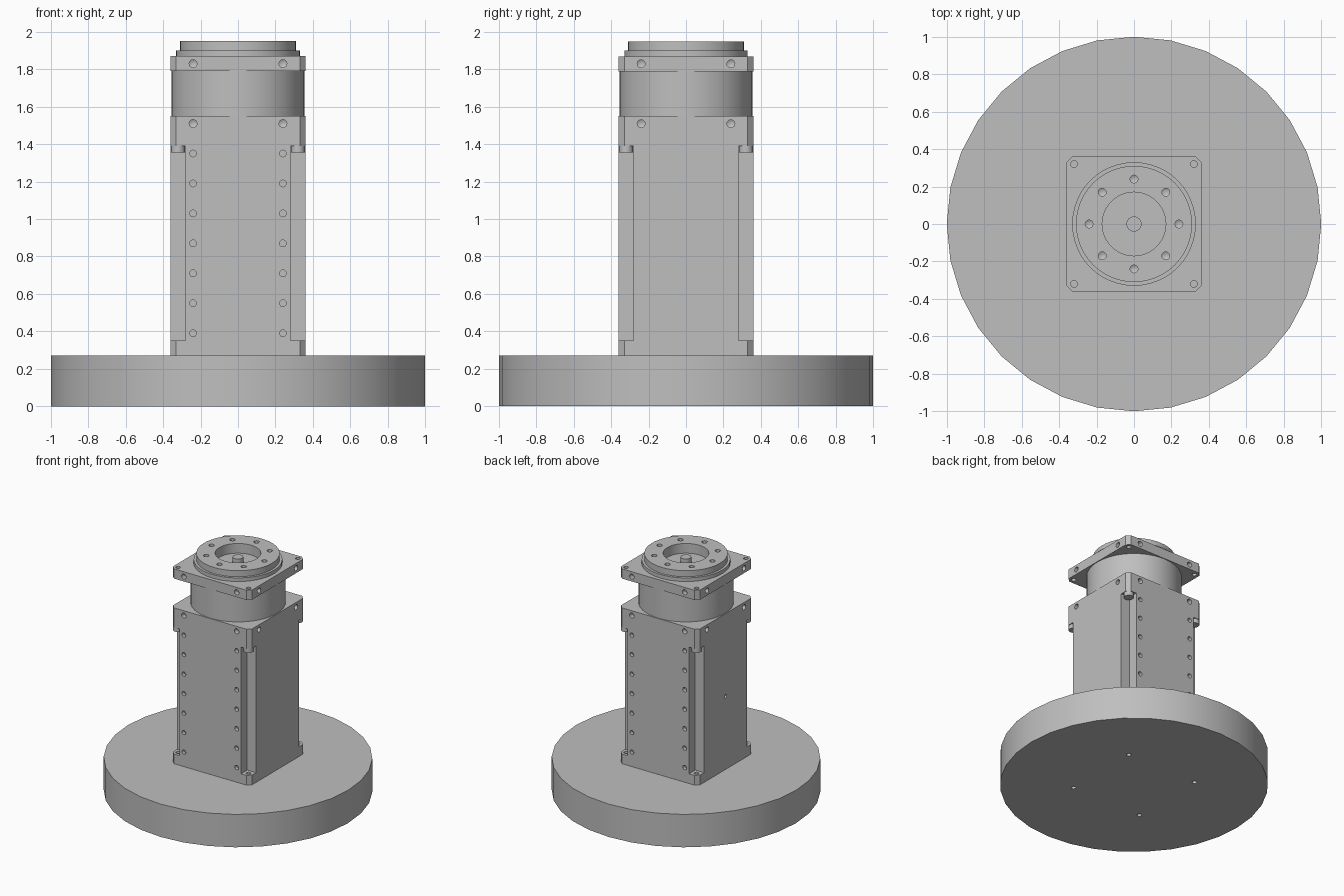
import bpy
import bmesh
from math import radians, pi, cos, sin
from mathutils import Matrix, Vector

default = bpy.data.objects.get("Cube")
if default:
    bpy.data.objects.remove(default, do_unlink=True)

grey = bpy.data.materials.new("machined grey")
grey.use_nodes = True
colour = (0.52, 0.52, 0.52, 1)
grey.diffuse_color = colour
grey.node_tree.nodes["Principled BSDF"].inputs["Base Color"].default_value = colour

HALF = 0.36       # half width of the square column
BOLT = 0.32       # corner bolt offset
SCREW = 0.24      # face screw offset
SIGNS = (-1, 1)
CORNERS = [(sx, sy) for sx in SIGNS for sy in SIGNS]


def add_object(name, bm):
    bmesh.ops.recalc_face_normals(bm, faces=bm.faces)
    mesh = bpy.data.meshes.new(name)
    bm.to_mesh(mesh)
    bm.free()
    mesh.materials.append(grey)
    obj = bpy.data.objects.new(name, mesh)
    bpy.context.collection.objects.link(obj)
    return obj


def add_cylinder(bm, radius, z0, z1, x=0, y=0, sides=48):
    bmesh.ops.create_cone(bm, cap_ends=True, segments=sides, radius1=radius, radius2=radius,
                          depth=z1 - z0, matrix=Matrix.Translation((x, y, (z0 + z1) / 2)))


def add_box(bm, x, y, z0, z1, size):
    scale = Matrix.Diagonal((size, size, z1 - z0, 1))
    bmesh.ops.create_cube(bm, matrix=Matrix.Translation((x, y, (z0 + z1) / 2)) @ scale)


def add_drill(bm, point, inward, radius, depth, tip):
    """Round hole cutter entering at a surface point, with an optional conical tip."""
    inward = Vector(inward)
    turn = Vector((0, 0, 1)).rotation_difference(inward).to_matrix().to_4x4()
    place = Matrix.Translation(Vector(point)) @ turn
    rings = [(radius, -0.02), (radius, depth)]
    loops = [[bm.verts.new(place @ Vector((r * cos(i * pi / 8), r * sin(i * pi / 8), z)))
              for i in range(16)] for r, z in rings]
    bm.faces.new(loops[0][::-1])
    for i in range(16):
        j = (i + 1) % 16
        bm.faces.new((loops[0][i], loops[0][j], loops[1][j], loops[1][i]))
    if tip:
        apex = bm.verts.new(place @ Vector((0, 0, depth + radius * 0.6)))
        for i in range(16):
            bm.faces.new((loops[1][i], loops[1][(i + 1) % 16], apex))
    else:
        bm.faces.new(loops[1])


def chamfered_block(name, z0, z1):
    bm = bmesh.new()
    add_box(bm, 0, 0, z0, z1, HALF * 2)
    upright = [e for e in bm.edges if abs(e.verts[0].co.z - e.verts[1].co.z) > 0.01]
    bmesh.ops.bevel(bm, geom=upright, offset=0.03, segments=1, affect='EDGES')
    return add_object(name, bm)


def cut(obj, bm):
    cutter = add_object("cutter", bm)
    cutter.hide_render = True
    mod = obj.modifiers.new("cut", 'BOOLEAN')
    mod.operation = 'DIFFERENCE'
    mod.solver = 'EXACT'
    mod.object = cutter
    bpy.context.view_layer.objects.active = obj
    bpy.ops.object.modifier_apply(modifier=mod.name)
    bpy.data.objects.remove(cutter, do_unlink=True)


def flange_screws(bm, z):
    """Two screw holes on each of the four sides."""
    for s in SIGNS:
        for side in SIGNS:
            add_drill(bm, (s * SCREW, side * HALF, z), (0, -side, 0), 0.021, 0.04, True)
            add_drill(bm, (side * HALF, s * SCREW, z), (-side, 0, 0), 0.021, 0.04, True)


# Round base with four bolt holes
bm = bmesh.new()
add_cylinder(bm, 1, 0, 0.27, sides=32)
base = add_object("base_disc", bm)
bm = bmesh.new()
for sx, sy in CORNERS:
    add_cylinder(bm, 0.018, -0.02, 0.2, sx * BOLT, sy * BOLT, 16)
cut(base, bm)

# Square column with open corner channels
column = chamfered_block("column", 0.27, 1.55)
bm = bmesh.new()
for sx, sy in CORNERS:
    add_box(bm, sx * 0.38, sy * 0.38, 0.35, 1.39, 0.2)
cut(column, bm)

# Screw holes in the column faces and foot
bm = bmesh.new()
flange_screws(bm, 1.51)
for i in range(7):
    for s in SIGNS:
        for side in SIGNS:
            add_drill(bm, (s * SCREW, side * HALF, 0.39 + 0.16 * i),
                      (0, -side, 0), 0.018, 0.03, False)
add_drill(bm, (-HALF, 0, 0.87), (1, 0, 0), 0.014, 0.03, False)
for sx, sy in CORNERS:
    add_drill(bm, (sx * BOLT, sy * BOLT, 0.35), (0, 0, -1), 0.018, 0.05, False)
cut(column, bm)

# Bolt heads under the column's upper corners
bm = bmesh.new()
for sx, sy in CORNERS:
    add_cylinder(bm, 0.037, 1.355, 1.39, sx * BOLT, sy * BOLT, 20)
bolts = add_object("corner_bolts", bm)

# Round neck
bm = bmesh.new()
add_cylinder(bm, 0.355, 1.55, 1.79)
neck = add_object("neck", bm)

# Upper square plate
plate = chamfered_block("upper_plate", 1.79, 1.87)
bm = bmesh.new()
flange_screws(bm, 1.83)
for sx, sy in CORNERS:
    add_cylinder(bm, 0.018, 1.75, 1.9, sx * BOLT, sy * BOLT, 16)
cut(plate, bm)

# Stepped output ring, revolved from its profile
bm = bmesh.new()
profile = [(0.17, 1.87), (0.33, 1.87), (0.33, 1.9), (0.31, 1.9), (0.31, 1.95), (0.17, 1.95)]
verts = [bm.verts.new((r, 0, z)) for r, z in profile]
edges = [bm.edges.new((verts[i], verts[(i + 1) % 6])) for i in range(6)]
bmesh.ops.spin(bm, geom=verts + edges, cent=(0, 0, 0), axis=(0, 0, 1),
               angle=2 * pi, steps=48, use_merge=True)
bmesh.ops.remove_doubles(bm, verts=bm.verts, dist=0.0001)
ring = add_object("output_ring", bm)
bm = bmesh.new()
for i in range(8):
    a = i * pi / 4
    add_drill(bm, (SCREW * cos(a), SCREW * sin(a), 1.95), (0, 0, -1), 0.021, 0.04, True)
cut(ring, bm)

# Centre pin in the ring's recess
bm = bmesh.new()
add_cylinder(bm, 0.04, 1.87, 1.92, sides=24)
pin = add_object("centre_pin", bm)

# Smooth round walls, keep hard edges
bpy.ops.object.select_all(action='DESELECT')
for obj in (base, column, bolts, neck, plate, ring, pin):
    obj.select_set(True)
    bpy.context.view_layer.objects.active = obj
bpy.ops.object.shade_smooth_by_angle(angle=radians(30))
